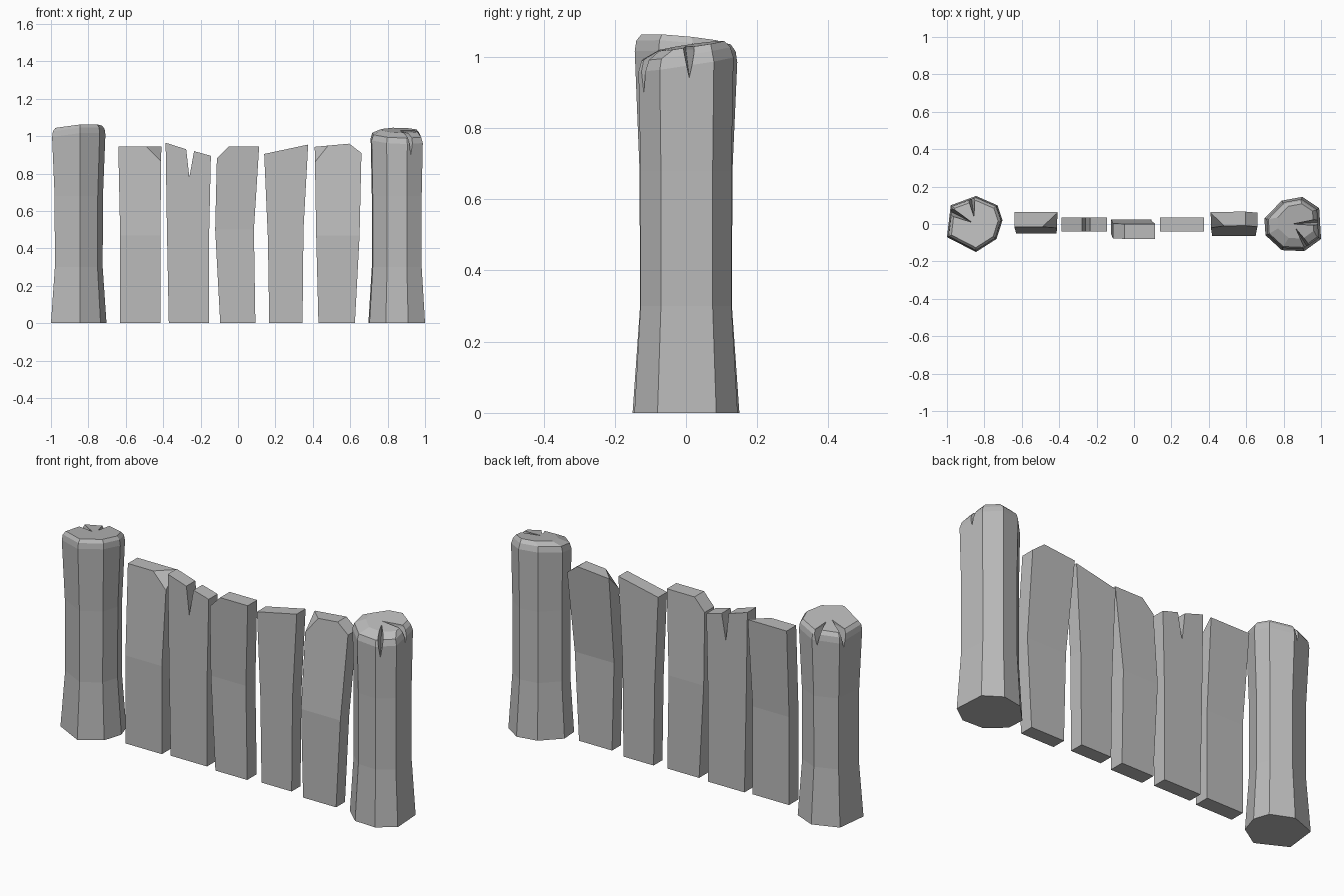
import bpy
import bmesh
from math import cos, sin, radians
from mathutils import Vector

cube = bpy.data.objects.get("Cube")
if cube:
    bpy.data.objects.remove(cube)

grey = bpy.data.materials.new("weathered_grey")
grey.use_nodes = True
grey.diffuse_color = (0.5, 0.5, 0.5, 1)
grey.node_tree.nodes["Principled BSDF"].inputs["Base Color"].default_value = (0.5, 0.5, 0.5, 1)


def finish(bm, name):
    bmesh.ops.recalc_face_normals(bm, faces=bm.faces)
    mesh = bpy.data.meshes.new(name)
    bm.to_mesh(mesh)
    bm.free()
    mesh.materials.append(grey)
    obj = bpy.data.objects.new(name, mesh)
    bpy.context.collection.objects.link(obj)
    return obj


def cut_crack(post, centre, angle, width, depth, inner, top):
    """Carve a split that widens and deepens towards the rim."""
    out = Vector((cos(radians(angle)), sin(radians(angle)), 0))
    side = Vector((-out.y, out.x, 0)) * width
    mid = Vector((*centre, top))
    up = Vector((0, 0, 0.1))
    edge = mid + out * 0.17
    start = mid + out * inner
    bm = bmesh.new()
    for p in (start, start + up, edge + side, edge - side, edge + side + up,
              edge - side + up, edge - Vector((0, 0, depth))):
        bm.verts.new(p)
    bmesh.ops.convex_hull(bm, input=bm.verts)
    cutter = finish(bm, "crack_cutter")
    cutter.hide_render = True
    mod = post.modifiers.new("crack", 'BOOLEAN')
    mod.operation = 'DIFFERENCE'
    mod.solver = 'EXACT'
    mod.object = cutter
    bpy.context.view_layer.objects.active = post
    bpy.ops.object.modifier_apply(modifier=mod.name)
    bpy.data.objects.remove(cutter)


def post(name, centre, footprint, rings, tilt, shift, cracks):
    """Loft the footprint through (scale, height) rings with a tilted top."""
    cx, cy = centre
    bm = bmesh.new()
    loops = []
    for i, (scale, z) in enumerate(rings):
        tilted = i > 2
        sx, sy = shift if i == len(rings) - 1 else (0, 0)
        loop = []
        for x, y in footprint:
            dx, dy = (x - cx) * scale + sx, (y - cy) * scale + sy
            dz = tilt[0] * dx + tilt[1] * dy if tilted else 0
            loop.append(bm.verts.new((cx + dx, cy + dy, z + dz)))
        loops.append(loop)
    n = len(footprint)
    for low, high in zip(loops, loops[1:]):
        for i in range(n):
            j = (i + 1) % n
            bm.faces.new((low[i], low[j], high[j], high[i]))
    bm.faces.new(loops[0])
    bm.faces.new(loops[-1])
    obj = finish(bm, name)
    for crack in cracks:
        cut_crack(obj, centre, *crack)


def plank(name, outline, back, front, bend=None, lean=0, chamfer=None):
    """Extrude a front outline, lean it above the bend and clip one corner."""
    bm = bmesh.new()
    face = bm.faces.new([bm.verts.new((x, front, z)) for x, z in outline])
    new = bmesh.ops.extrude_face_region(bm, geom=[face])["geom"]
    for v in new:
        if isinstance(v, bmesh.types.BMVert):
            v.co.y = back
    if bend:
        bmesh.ops.bisect_plane(bm, geom=bm.verts[:] + bm.edges[:] + bm.faces[:],
                               plane_co=(0, 0, bend), plane_no=(0, 0, 1))
        for v in bm.verts:
            v.co.y += lean * max(0, v.co.z - bend) / (0.95 - bend)
    if chamfer:
        a, b, c = (Vector(p) for p in chamfer)
        normal = (b - a).cross(c - a)
        if normal.z < 0:
            normal.negate()
        cut = bmesh.ops.bisect_plane(bm, geom=bm.verts[:] + bm.edges[:] + bm.faces[:],
                                     plane_co=a, plane_no=normal, clear_outer=True)
        edges = [e for e in cut["geom_cut"] if isinstance(e, bmesh.types.BMEdge)]
        bmesh.ops.holes_fill(bm, edges=edges, sides=0)
    finish(bm, name)


# Posts: waisted, eight or seven sided, with split sloping tops
post("left_post", (0.85, 0),
     [(0.697, 0.03), (0.79, 0.125), (0.9, 0.145), (0.99, 0.085),
      (1, -0.08), (0.91, -0.145), (0.79, -0.14), (0.703, -0.06)],
     [(1, 0), (0.88, 0.3), (0.88, 0.68), (0.92, 0.98), (0.86, 1.01), (0.64, 1.03)],
     (-0.04, 0.15), (0.015, 0.015),
     [(4, 0.022, 0.1, 0.0, 1.02), (-58, 0.02, 0.13, 0.03, 1.0)])
post("right_post", (-0.85, 0),
     [(-1, -0.07), (-0.845, -0.15), (-0.735, -0.08), (-0.703, 0.02),
      (-0.73, 0.1), (-0.845, 0.15), (-0.98, 0.1)],
     [(1, 0), (0.86, 0.3), (0.87, 0.68), (0.96, 1.0), (0.93, 1.03), (0.84, 1.048)],
     (0.08, -0.11), (0, 0),
     [(98, 0.025, 0.1, 0.04, 1.03), (153, 0.025, 0.1, 0.02, 1.03)])

# Planks, from the model's right to its left
plank("clipped_plank",
      [(-0.63, 0), (-0.415, 0), (-0.415, 0.47), (-0.41, 0.945), (-0.64, 0.945), (-0.63, 0.47)],
      0.03, -0.05, 0.47, 0.035,
      [(-0.49, -0.015, 0.945), (-0.41, 0.06, 0.945), (-0.41, -0.02, 0.865)])
plank("split_plank",
      [(-0.37, 0), (-0.155, 0), (-0.155, 0.45), (-0.145, 0.895), (-0.235, 0.92),
       (-0.26, 0.78), (-0.277, 0.93), (-0.387, 0.965), (-0.38, 0.5)],
      0.035, -0.04)
plank("middle_plank",
      [(-0.095, 0), (0.093, 0), (0.085, 0.5), (0.113, 0.945), (-0.05, 0.945),
       (-0.113, 0.88), (-0.122, 0.5)],
      0.025, -0.055, 0.5, -0.025)
plank("slanted_plank",
      [(0.167, 0), (0.345, 0), (0.35, 0.5), (0.375, 0.955), (0.14, 0.905), (0.16, 0.45)],
      0.035, -0.04)
plank("leaning_plank",
      [(0.43, 0), (0.625, 0), (0.65, 0.47), (0.66, 0.91), (0.595, 0.96), (0.41, 0.943), (0.418, 0.47)],
      0.01, -0.065, 0.47, 0.055,
      [(0.48, -0.01, 0.948), (0.41, 0.06, 0.943), (0.41, -0.015, 0.865)])
